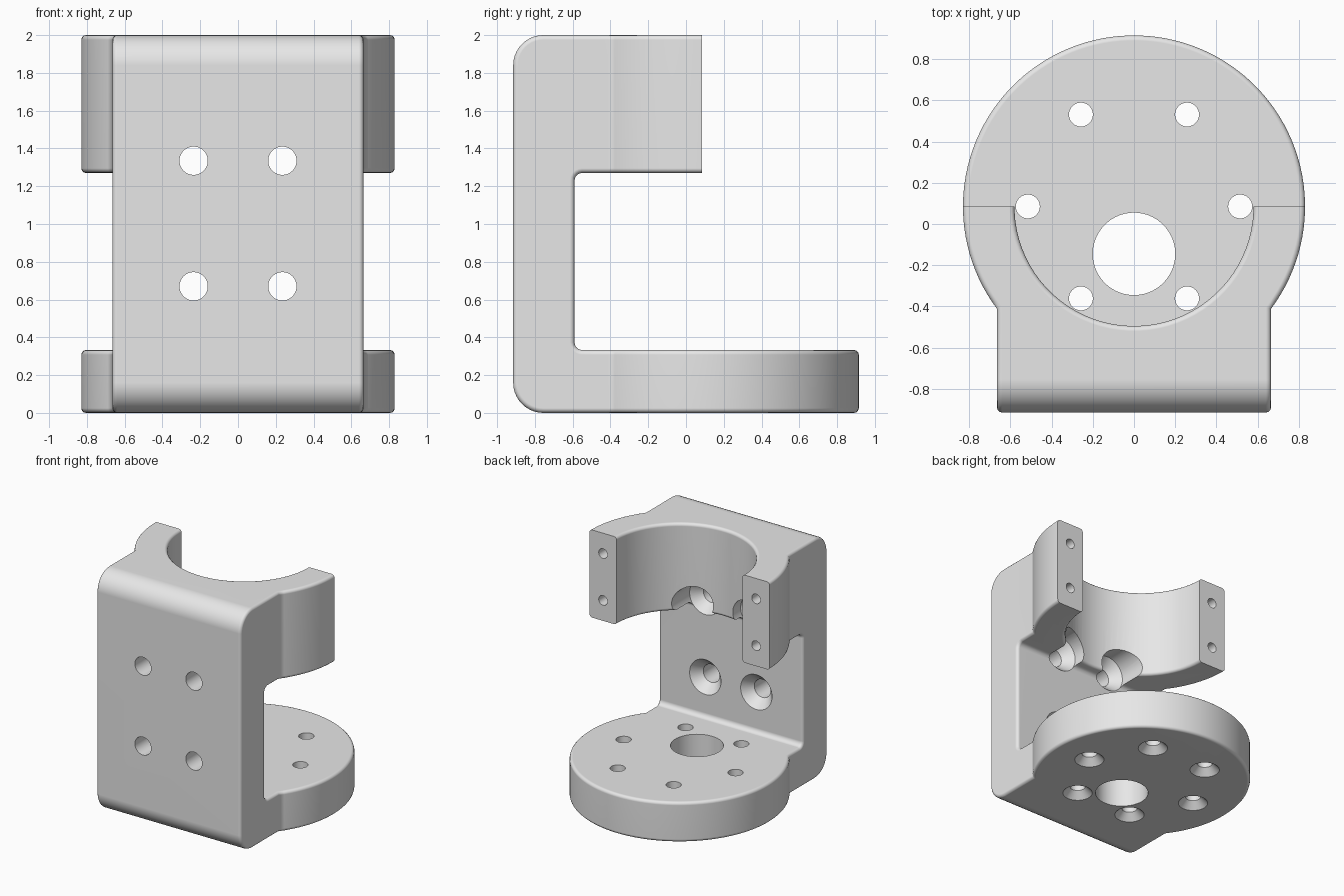
import bpy, bmesh
from math import radians, degrees, cos, sin, pi, acos, sqrt
from mathutils import Matrix, Vector

cube = bpy.data.objects.get("Cube")
if cube:
    bpy.data.objects.remove(cube, do_unlink=True)

# Main dimensions
DISC_Y, DISC_R, BORE_R = 0.085, 0.83, 0.58
HALF_W, FRONT, INNER = 0.665, -0.915, -0.59
FLANGE_TOP, ARM_BOTTOM, TOP = 0.333, 1.27, 2.0

grey = bpy.data.materials.new("light grey")
grey.use_nodes = True
grey.diffuse_color = (0.8, 0.8, 0.8, 1)
grey.node_tree.nodes["Principled BSDF"].inputs["Base Color"].default_value = (0.8, 0.8, 0.8, 1)


def arc(cx, cy, r, start, end, n):
    steps = [radians(start + (end - start) * i / n) for i in range(n + 1)]
    return [(cx + r * cos(a), cy + r * sin(a)) for a in steps]


def make_object(name, bm):
    bmesh.ops.recalc_face_normals(bm, faces=bm.faces)
    mesh = bpy.data.meshes.new(name)
    bm.to_mesh(mesh)
    bm.free()
    mesh.materials.append(grey)
    obj = bpy.data.objects.new(name, mesh)
    bpy.context.collection.objects.link(obj)
    return obj


def prism(name, points, direction):
    """Extrude a closed outline of 3D points."""
    bm = bmesh.new()
    face = bm.faces.new([bm.verts.new(p) for p in points])
    new = bmesh.ops.extrude_face_region(bm, geom=[face])["geom"]
    moved = [g for g in new if isinstance(g, bmesh.types.BMVert)]
    bmesh.ops.translate(bm, vec=Vector(direction), verts=moved)
    return make_object(name, bm)


def lathe(bm, rings, matrix, n=40):
    """Add a closed turned solid from (radius, height) pairs."""
    loops = []
    for r, h in rings:
        angles = [2 * pi * (i + 0.5) / n for i in range(n)]
        loops.append([bm.verts.new(matrix @ Vector((r * cos(a), r * sin(a), h))) for a in angles])
    for low, high in zip(loops, loops[1:]):
        for i in range(n):
            j = (i + 1) % n
            bm.faces.new((low[i], low[j], high[j], high[i]))
    bm.faces.new(loops[0][::-1])
    bm.faces.new(loops[-1])


def combine(obj, tool, operation):
    tool.hide_render = True
    mod = obj.modifiers.new("combine", "BOOLEAN")
    mod.operation, mod.solver, mod.object = operation, "EXACT", tool
    bpy.context.view_layer.objects.active = obj
    bpy.ops.object.modifier_apply(modifier=mod.name)
    bpy.data.objects.remove(tool, do_unlink=True)


# Side profile: rounded wall with a short upper arm and a long lower flange
R, r = 0.16, 0.04
side = arc(FRONT + R, R, R, 180, 270, 10)
side += [(1.2, 0), (1.2, FLANGE_TOP)]
side += arc(INNER + r, FLANGE_TOP + r, r, 270, 180, 5)
side += arc(INNER + r, ARM_BOTTOM - r, r, 180, 90, 5)
side += [(DISC_Y, ARM_BOTTOM), (DISC_Y, TOP)]
side += arc(FRONT + R, TOP - R, R, 90, 180, 10)
bracket = prism("bracket", [(-1.2, y, z) for y, z in side], (2.4, 0, 0))

# Plan outline: disc merged into a straight-sided block
a0 = degrees(acos(HALF_W / DISC_R))
plan = arc(0, DISC_Y, DISC_R, -a0, -1.5, 12)
plan += arc(0, DISC_Y, DISC_R, -1.5, 181.5, 61)[1:]
plan += arc(0, DISC_Y, DISC_R, 181.5, 180 + a0, 12)[1:]
plan += [(-HALF_W, -1.2), (HALF_W, -1.2)]
combine(bracket, prism("plan", [(x, y, -0.5) for x, y in plan], (0, 0, 3)), "INTERSECT")

# Half-round clamp bore
bm = bmesh.new()
lathe(bm, [(BORE_R, 0.8), (BORE_R, 2.5)], Matrix.Translation((0, DISC_Y, 0)), 80)
bore = make_object("bore", bm)
combine(bracket, bore, "DIFFERENCE")

# Round the convex edges, leaving the clamp end faces sharp
bm = bmesh.new()
bm.from_mesh(bracket.data)
bmesh.ops.remove_doubles(bm, verts=bm.verts, dist=0.0002)


def is_rounded(edge):
    on_end = all(abs(v.co.y - DISC_Y) < 0.001 and v.co.z > 1 for v in edge.verts)
    return edge.is_manifold and not on_end and edge.calc_face_angle_signed() > 0.9


bmesh.ops.bevel(bm, geom=[e for e in bm.edges if is_rounded(e)], offset=0.025,
                offset_type="OFFSET", segments=3, profile=0.5,
                affect="EDGES", clamp_overlap=False)
bm.to_mesh(bracket.data)
bm.free()

# All drilled holes
bm = bmesh.new()
lathe(bm, [(0.2, -0.2), (0.2, 0.45)], Matrix.Translation((0, -0.145, 0)), 64)
for k in range(6):
    a = k * pi / 3
    place = Matrix.Translation((0.515 * cos(a), DISC_Y + 0.515 * sin(a), 0))
    lathe(bm, [(0.112, -0.1), (0.112, 0), (0.058, 0.055), (0.058, 0.45)], place)
along_y = Matrix.Rotation(-pi / 2, 4, "X")
for sx in (-1, 1):
    # Countersunk wall holes with driver access
    for z in (0.67, 1.335):
        place = Matrix.Translation((sx * 0.235, 0, z)) @ along_y
        lathe(bm, [(0.075, -1.1), (0.075, INNER - 0.08), (0.145, INNER), (0.145, -0.1)], place)
    # Blind screw holes in the clamp ends
    for z in (1.44, 1.83):
        place = Matrix.Translation((sx * 0.705, DISC_Y, z)) @ along_y
        lathe(bm, [(0.004, -0.25), (0.04, -0.22), (0.04, 0.1)], place, 24)
combine(bracket, make_object("drills", bm), "DIFFERENCE")

# Smooth shading with crisp edges
bpy.ops.object.select_all(action="DESELECT")
bracket.select_set(True)
bpy.context.view_layer.objects.active = bracket
bpy.ops.object.shade_smooth_by_angle(angle=radians(35))
weighted = bracket.modifiers.new("weighted normals", "WEIGHTED_NORMAL")
weighted.keep_sharp = True
